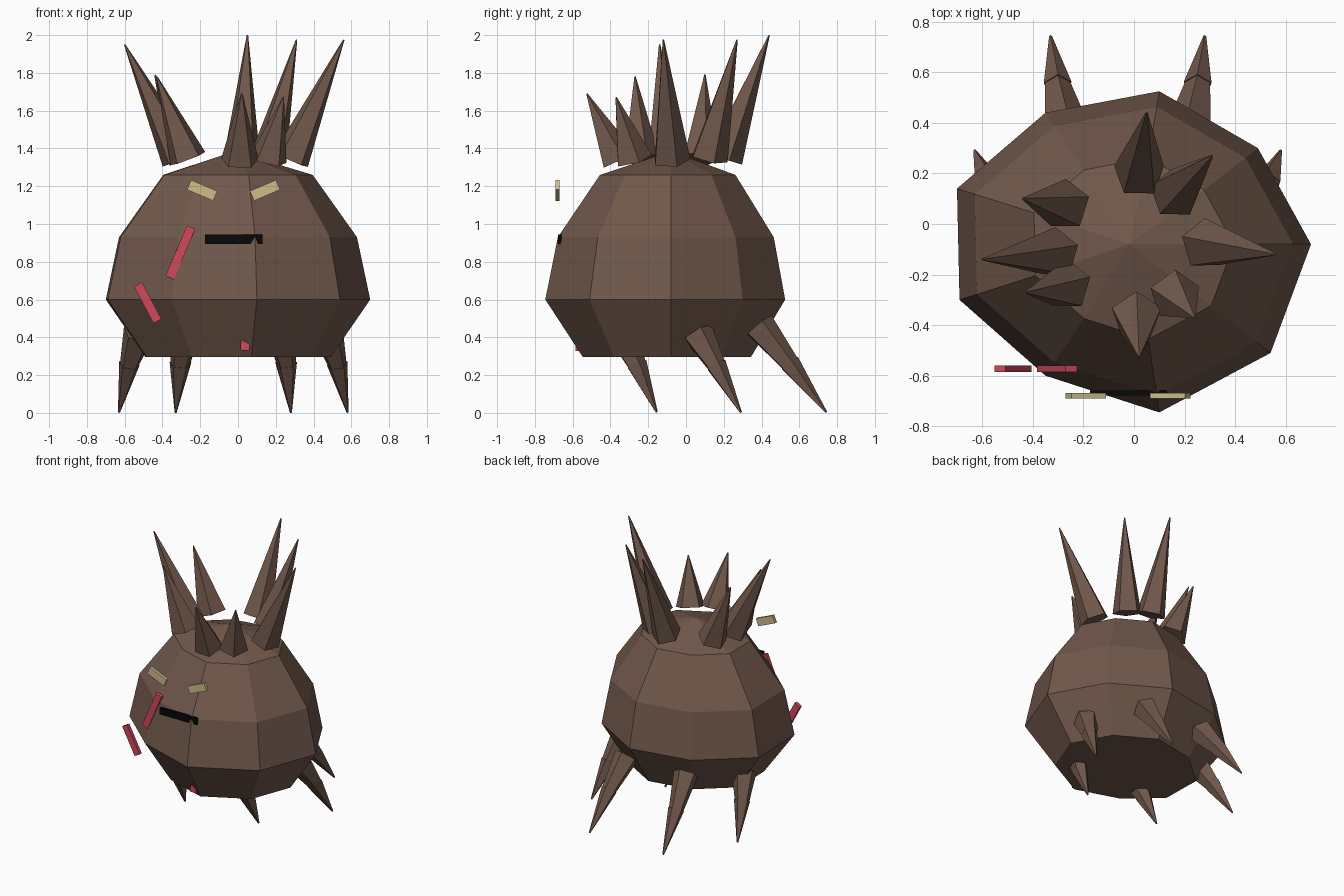
import bpy, bmesh, math
from mathutils import Vector, Matrix

if "Cube" in bpy.data.objects:
    bpy.data.objects.remove(bpy.data.objects["Cube"])


def material(name, rgb):
    m = bpy.data.materials.new(name)
    m.diffuse_color = (*rgb, 1)
    m.use_nodes = True
    m.node_tree.nodes["Principled BSDF"].inputs["Base Color"].default_value = m.diffuse_color
    return m


BROWN = material("brown_hide", (0.165, 0.098, 0.071))
PINK = material("pink_scar", (0.63, 0.065, 0.107))
BEIGE = material("beige_eye", (0.61, 0.51, 0.26))
BLACK = material("black_mouth", (0.002, 0.002, 0.002))


def finish(bm, name, mat):
    bmesh.ops.recalc_face_normals(bm, faces=bm.faces)
    me = bpy.data.meshes.new(name)
    bm.to_mesh(me)
    bm.free()
    me.materials.append(mat)
    ob = bpy.data.objects.new(name, me)
    bpy.context.collection.objects.link(ob)
    return ob


def add_cone(bm, base, tip, r1, r2, sides=5):
    """Tapered prism from base to tip, one corner kept toward the back."""
    a, b = Vector(base), Vector(tip)
    d = b - a
    ref = Vector((0, 0, 1 if d.z > 0 else -1))
    rot = ref.rotation_difference(d).to_matrix()
    rings = []
    for centre, r in ((a, r1), (b, r2)):
        ring = []
        for i in range(sides):
            t = math.pi / 2 + 2 * math.pi * i / sides
            ring.append(bm.verts.new(centre + rot @ Vector((r * math.cos(t), r * math.sin(t), 0))))
        rings.append(ring)
    for i in range(sides):
        j = (i + 1) % sides
        bm.faces.new((rings[0][i], rings[0][j], rings[1][j], rings[1][i]))
    bm.faces.new(rings[0])
    bm.faces.new(rings[1])


def plate(name, mat, x, y, z, w, h, depth, angle):
    """Thin box on the face, turned about the y axis."""
    bm = bmesh.new()
    bmesh.ops.create_cube(bm, size=1)
    m = (Matrix.Translation((x, y, z)) @ Matrix.Rotation(math.radians(-angle), 4, 'Y')
         @ Matrix.Diagonal((w, depth, h, 1)))
    bmesh.ops.transform(bm, matrix=m, verts=bm.verts)
    return finish(bm, name, mat)


# Body: irregular nine-sided outline scaled at each height, with a pointed cap
OUTLINE = [(0.10, -0.745), (0.54, -0.51), (0.70, -0.08), (0.49, 0.30), (0.10, 0.525),
           (-0.35, 0.44), (-0.70, 0.14), (-0.69, -0.30), (-0.35, -0.60)]
LEVELS = [(0.295, 0.70), (0.60, 1.0), (0.93, 0.90), (1.26, 0.565)]
CY = -0.08
bm = bmesh.new()
rings = [[bm.verts.new((x * s, CY + (y - CY) * s, z)) for x, y in OUTLINE] for z, s in LEVELS]
n = len(OUTLINE)
for lo, hi in zip(rings, rings[1:]):
    for i in range(n):
        j = (i + 1) % n
        bm.faces.new((lo[i], lo[j], hi[j], hi[i]))
apex = bm.verts.new((-0.02, CY, 1.385))
for i in range(n):
    bm.faces.new((rings[-1][i], rings[-1][(i + 1) % n], apex))
bm.faces.new(rings[0])
finish(bm, "body", BROWN)

# Crown of head spikes: base centre, tip
SPIKES = [((0.02, 0.20, 1.35), (0.05, 0.44, 2.0)),
          ((0.16, 0.12, 1.35), (0.31, 0.27, 1.975)),
          ((0.28, -0.08, 1.34), (0.56, -0.12, 1.975)),
          ((0.16, -0.28, 1.34), (0.24, -0.37, 1.67)),
          ((0.01, -0.36, 1.335), (0.02, -0.525, 1.69)),
          ((-0.265, -0.24, 1.345), (-0.43, -0.27, 1.78)),
          ((-0.31, -0.115, 1.345), (-0.60, -0.14, 1.95)),
          ((-0.27, 0.075, 1.345), (-0.44, 0.10, 1.79))]
for k, (base, tip) in enumerate(SPIKES):
    bm = bmesh.new()
    add_cone(bm, base, tip, 0.103, 0.004)
    finish(bm, f"head_spike_{k + 1}", BROWN)

# Three pairs of two-segment clawed legs: hip, knee, claw tip
MX = -0.025
LEGS = {"front_leg": ((0.25, -0.36, 0.45), (0.285, -0.255, 0.24), (0.305, -0.155, 0.003)),
        "middle_leg": ((0.50, 0.06, 0.42), (0.555, 0.165, 0.24), (0.605, 0.29, 0.003)),
        "back_leg": ((0.245, 0.385, 0.46), (0.28, 0.56, 0.245), (0.305, 0.742, 0.003))}
for name, points in LEGS.items():
    for side, label in ((1, "right"), (-1, "left")):
        hip, knee, claw = [Vector((MX + side * x, y, z)) for x, y, z in points]
        bm = bmesh.new()
        add_cone(bm, hip, knee, 0.088, 0.05)
        add_cone(bm, knee + (hip - knee) * 0.08, claw, 0.058, 0.006)
        finish(bm, f"{name}_{label}", BROWN)

# Face: slanted eyes and a straight mouth
plate("eye_left", BEIGE, -0.19, -0.68, 1.178, 0.15, 0.056, 0.022, -23)
plate("eye_right", BEIGE, 0.143, -0.68, 1.178, 0.15, 0.056, 0.022, 23)
plate("mouth", BLACK, -0.022, -0.668, 0.92, 0.305, 0.05, 0.02, 0)

# Scar bars, partly sunk into the body
SCARS = [(-0.478, 0.583, 0.22, -62), (-0.305, 0.85, 0.29, 67),
         (0.31, 0.72, 0.22, -62), (0.045, 0.44, 0.22, 85)]
for k, (x, z, length, angle) in enumerate(SCARS):
    plate(f"scar_{k + 1}", PINK, x, -0.573, z, length, 0.048, 0.025, angle)
